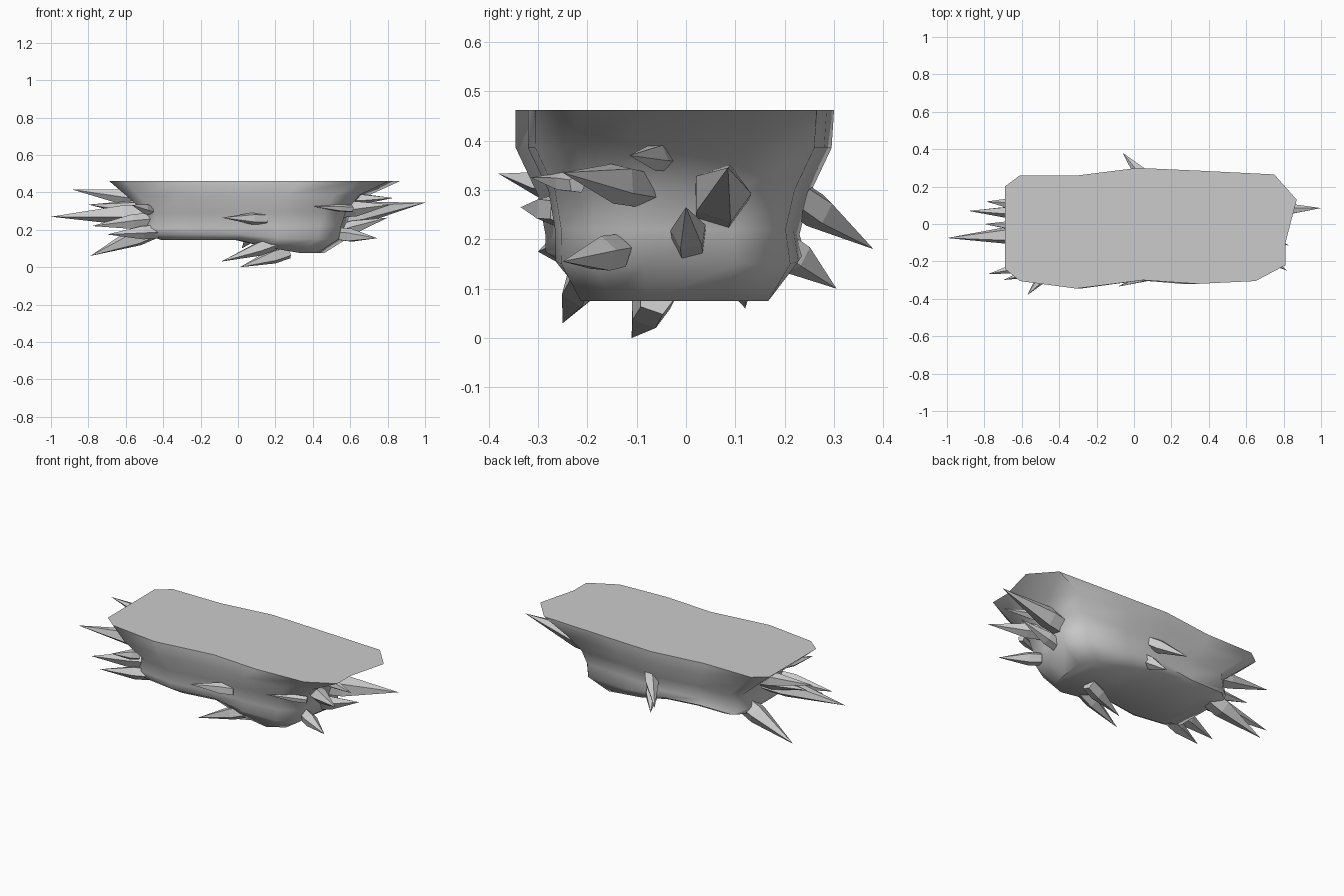
import bpy, bmesh
from mathutils import Vector
from math import radians, sin, cos, tau

if "Cube" in bpy.data.objects:
    bpy.data.objects.remove(bpy.data.objects["Cube"])

# Plan outline of the flat rock top
outline = [(-.69, .20), (-.61, .26), (-.30, .26), (.02, .30), (.35, .285), (.75, .265),
           (.87, .13), (.81, -.10), (.81, -.22), (.65, -.305), (.34, -.32), (.05, -.30),
           (-.31, -.345), (-.61, -.305), (-.69, -.24)]

# Stacked rings: x range, y range, height of left half, height of right half
rings = [(-.69, .87, -.345, .30, .462, .462),
         (-.60, .70, -.345, .295, .385, .385),
         (-.49, .62, -.30, .25, .29, .30),
         (-.52, .595, -.285, .23, .21, .22),
         (-.50, .58, -.285, .24, .175, .15),
         (-.41, .46, -.24, .19, .145, .075)]


def remap(v, a, b, c, d):
    return c + (v - a) / (b - a) * (d - c)


def make_object(name, bm, angle=None):
    bmesh.ops.recalc_face_normals(bm, faces=bm.faces)
    mesh = bpy.data.meshes.new(name)
    bm.to_mesh(mesh)
    bm.free()
    ob = bpy.data.objects.new(name, mesh)
    bpy.context.collection.objects.link(ob)
    if angle:
        bpy.ops.object.select_all(action='DESELECT')
        ob.select_set(True)
        bpy.context.view_layer.objects.active = ob
        bpy.ops.object.shade_smooth_by_angle(angle=radians(angle))
    return ob


# Rock body: loft between the rings
bm = bmesh.new()
loops = []
for x0, x1, y0, y1, zl, zr in rings:
    loop = []
    for px, py in outline:
        x = remap(px, -.69, .87, x0, x1)
        y = remap(py, -.345, .30, y0, y1)
        t = min(max((x - .02) / .25, 0), 1)
        loop.append(bm.verts.new((x, y, zl + (zr - zl) * t)))
    loops.append(loop)
n = len(outline)
for a, b in zip(loops, loops[1:]):
    for i in range(n):
        j = (i + 1) % n
        bm.faces.new((a[i], a[j], b[j], b[i]))
bm.faces.new(loops[0])
# Underside strips follow the step between shallow and deep halves
low = loops[-1]
upper, lower = low[:7], low[:6:-1]
pairs = [(0, 14), (1, 13), (2, 12), (3, 11), (4, 10), (5, 9), (6, 8)]
for (a, b), (c, d) in zip(pairs, pairs[1:]):
    bm.faces.new((low[a], low[c], low[d], low[b]))
bm.faces.new((low[6], low[7], low[8]))
make_object("rock_body", bm, 60)

# Crystal spikes: buried root, tip, radius
spikes = [
    # right end
    ((.52, .065, .27), (1.0, .085, .345), .065),
    ((.60, -.04, .365), (.83, -.115, .37), .03),
    ((.56, -.09, .305), (.82, -.25, .335), .045),
    ((.54, .008, .19), (.80, 0, .265), .04),
    ((.54, -.14, .175), (.745, -.25, .155), .04),
    # left end
    ((-.50, .06, .36), (-.885, .07, .415), .045),
    ((-.45, -.05, .29), (-1.0, -.075, .27), .06),
    ((-.46, -.02, .31), (-.80, 0, .335), .045),
    ((-.43, .09, .21), (-.79, .12, .06), .06),
    ((-.47, -.20, .25), (-.78, -.268, .22), .045),
    ((-.43, -.22, .19), (-.70, -.30, .175), .04),
    # front side
    ((-.47, -.26, .305), (-.57, -.38, .333), .03),
    ((.15, -.25, .258), (-.085, -.335, .265), .035),
    ((.61, -.22, .312), (.40, -.315, .325), .022),
    # back side
    ((.08, .22, .29), (-.06, .38, .18), .04),
    ((.09, .19, .19), (.02, .305, .10), .04),
    # underside
    ((.20, -.20, .13), (-.09, -.25, .03), .042),
    ((.27, -.06, .085), (.01, -.11, 0), .045),
]
for k, (root, tip, r) in enumerate(spikes):
    root, tip = Vector(root), Vector(tip)
    axis = tip - root
    q = axis.to_track_quat('Z', 'Y')
    bm = bmesh.new()
    # five-sided shaft: base, slightly narrower waist, point
    levels = [[bm.verts.new(root + axis * t + q @ Vector((cos(i * tau / 5 + k) * r * s,
                                                          sin(i * tau / 5 + k) * r * s, 0)))
               for i in range(5)] for t, s in ((0, .9), (.3, .95))]
    point = bm.verts.new(tip)
    bm.faces.new(levels[0])
    for i in range(5):
        j = (i + 1) % 5
        bm.faces.new((levels[0][i], levels[0][j], levels[1][j], levels[1][i]))
        bm.faces.new((levels[1][i], levels[1][j], point))
    make_object(f"crystal_spike_{k + 1}", bm)
